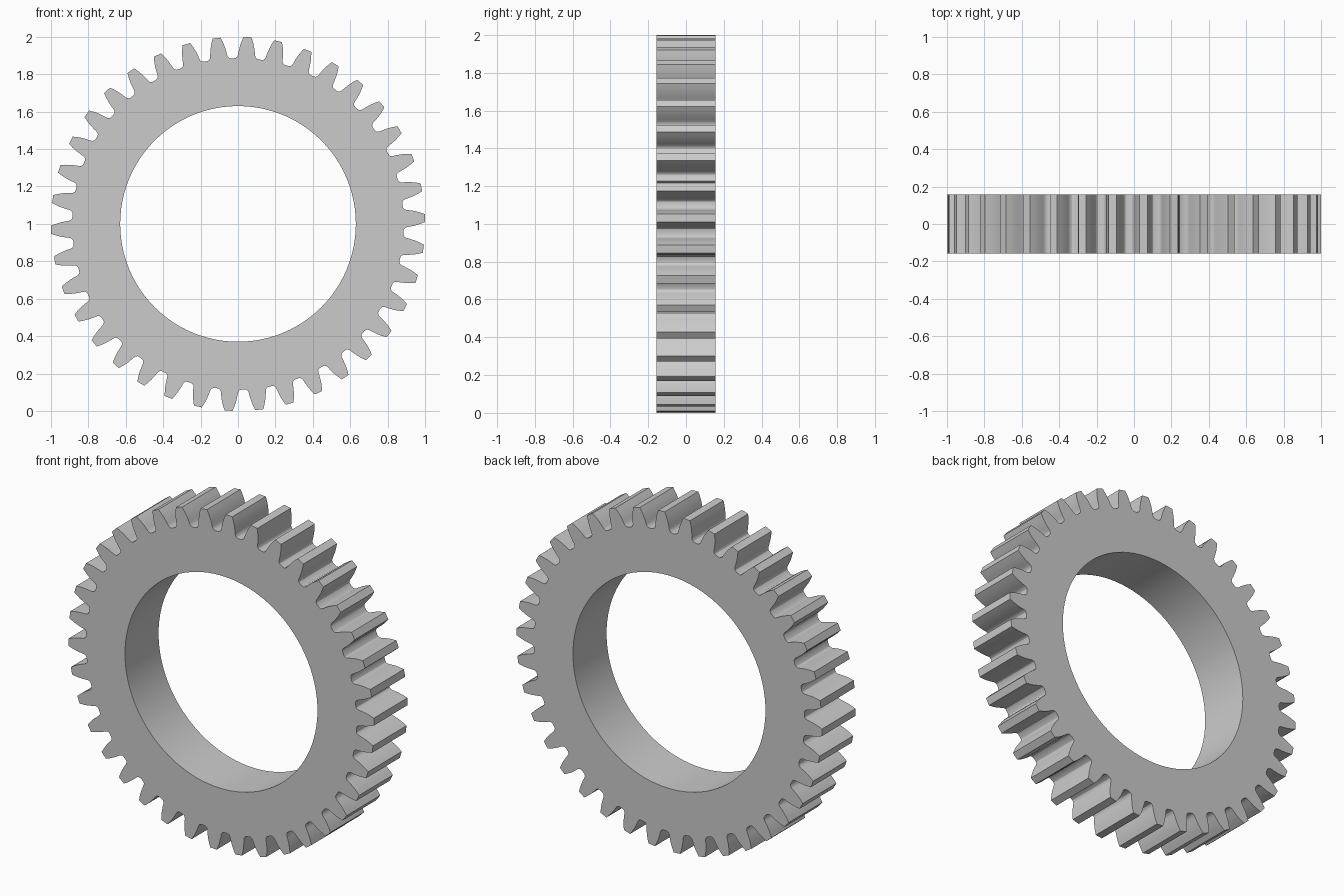
import bpy, bmesh
from math import sin, cos, radians, tau
from mathutils import Matrix

cube = bpy.data.objects.get("Cube")
if cube:
    bpy.data.objects.remove(cube, do_unlink=True)

TEETH = 38
BORE_RADIUS = 0.63
HALF_WIDTH = 0.157
FIRST_TOOTH = radians(2.91)
BORE_STEPS = 96

# Half a tooth from root to tip: (radius, degrees off the tooth's centre line)
FLANK = [(0.886, 4.2), (0.888, 3.6), (0.895, 3.12), (0.905, 2.88), (0.92, 2.72),
         (0.95, 2.3), (0.975, 1.81), (1.0, 1.23)]


def polar(radius, angle):
    """Point on the gear plane, angle measured clockwise from the top."""
    return (radius * sin(angle), radius * cos(angle))


def add_loop(curve, points):
    spline = curve.splines.new("POLY")
    spline.points.add(len(points) - 1)
    for p, (x, y) in zip(spline.points, points):
        p.co = (x, y, 0, 1)
    spline.use_cyclic_u = True


# Full tooth outline: rising flank, then its mirror image
tooth = [(r, -radians(a)) for r, a in FLANK]
tooth += [(r, -a) for r, a in reversed(tooth)]

rim = [polar(r, FIRST_TOOTH + tau * i / TEETH + a)
       for i in range(TEETH) for r, a in tooth]
bore = [polar(BORE_RADIUS, tau * i / BORE_STEPS) for i in range(BORE_STEPS)]

# Filled outline with a hole, extruded to the gear's width
curve = bpy.data.curves.new("gear_outline", "CURVE")
curve.dimensions = "2D"
curve.fill_mode = "BOTH"
curve.extrude = HALF_WIDTH
add_loop(curve, rim)
add_loop(curve, bore)
outline = bpy.data.objects.new("gear_outline", curve)
bpy.context.collection.objects.link(outline)
bpy.context.view_layer.update()
depsgraph = bpy.context.evaluated_depsgraph_get()
mesh = bpy.data.meshes.new_from_object(outline.evaluated_get(depsgraph))
bpy.data.objects.remove(outline, do_unlink=True)
bpy.data.curves.remove(curve)

# Weld the caps to the walls and stand the gear upright
bm = bmesh.new()
bm.from_mesh(mesh)
bmesh.ops.remove_doubles(bm, verts=bm.verts, dist=1e-5)
bmesh.ops.recalc_face_normals(bm, faces=bm.faces)
upright = Matrix.Translation((0, 0, 1)) @ Matrix.Rotation(radians(90), 4, "X")
bm.transform(upright)
bm.to_mesh(mesh)
bm.free()

mesh.name = "ring_gear"
gear = bpy.data.objects.new("ring_gear", mesh)
bpy.context.collection.objects.link(gear)
bpy.ops.object.select_all(action="DESELECT")
gear.select_set(True)
bpy.context.view_layer.objects.active = gear
bpy.ops.object.shade_smooth_by_angle(angle=radians(30))
